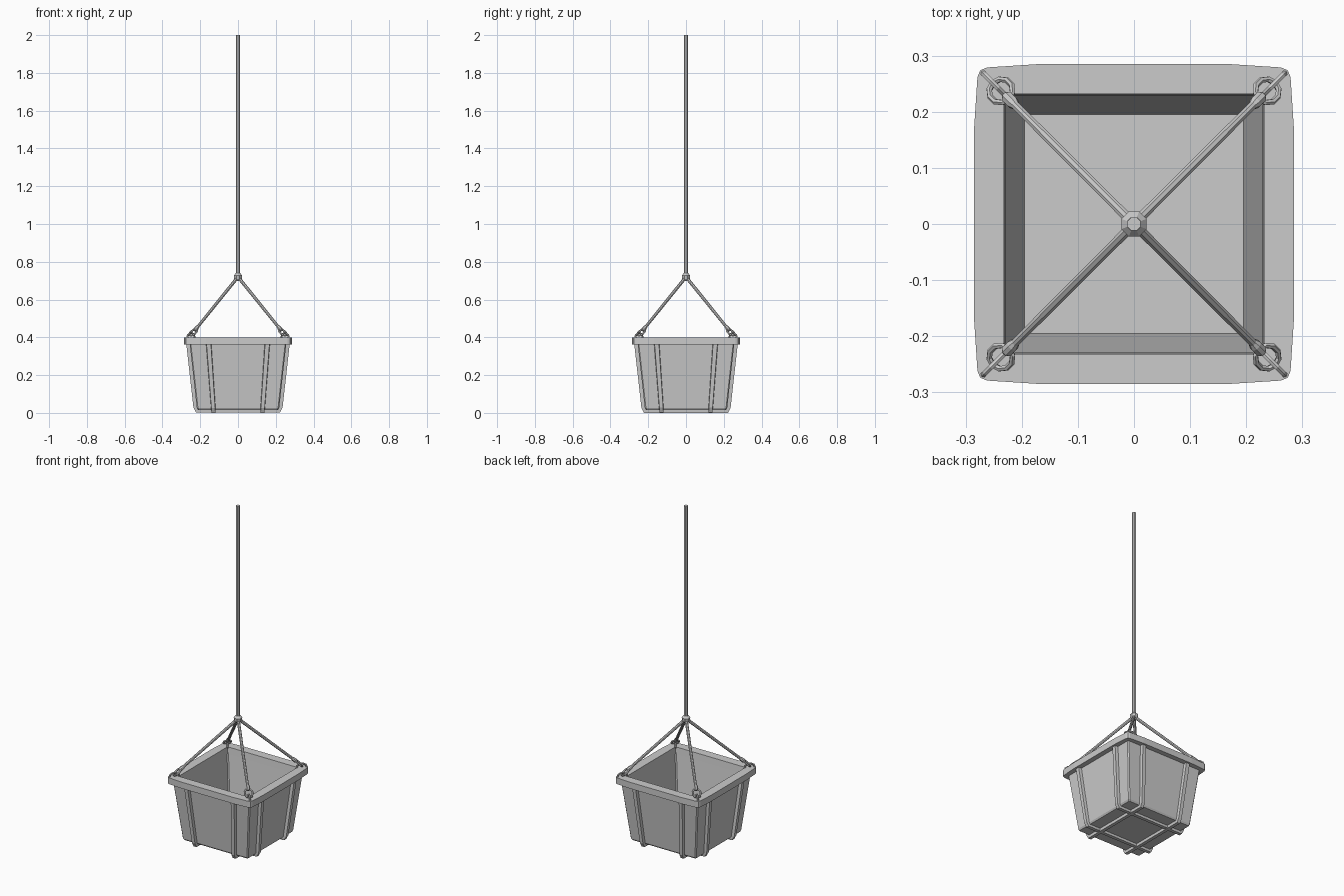
import bpy, bmesh, math
from mathutils import Vector, Matrix

if "Cube" in bpy.data.objects:
    bpy.data.objects.remove(bpy.data.objects["Cube"])


def make_object(name, bm):
    bmesh.ops.recalc_face_normals(bm, faces=bm.faces)
    mesh = bpy.data.meshes.new(name)
    bm.to_mesh(mesh)
    bm.free()
    obj = bpy.data.objects.new(name, mesh)
    bpy.context.collection.objects.link(obj)
    return obj


def loft(name, loops, cyclic=False, caps=True):
    bm = bmesh.new()
    rings = [[bm.verts.new(p) for p in loop] for loop in loops]
    pairs = list(zip(rings, rings[1:]))
    if cyclic:
        pairs.append((rings[-1], rings[0]))
    for a, b in pairs:
        n = len(a)
        for i in range(n):
            j = (i + 1) % n
            bm.faces.new((a[i], a[j], b[j], b[i]))
    if caps and not cyclic:
        bm.faces.new(rings[0])
        bm.faces.new(rings[-1])
    return make_object(name, bm)


def frame(direction, side=None):
    z = Vector(direction).normalized()
    x = Vector(side or (1, 0, 0))
    x = (x - z * x.dot(z)).normalized()
    return z, x, z.cross(x)


def turned(name, start, direction, profile, sides=8):
    """Solid of revolution along a direction; profile is (distance, radius)."""
    z, x, y = frame(direction, (-direction[1], direction[0], 0) if direction[0] else None)
    angles = [2 * math.pi * (i + 0.5) / sides for i in range(sides)]
    return loft(name, [[Vector(start) + z * d + (x * math.cos(a) + y * math.sin(a)) * r
                        for a in angles] for d, r in profile])


def link(name, center, long_axis, side_axis, length, width, r, n=10, sides=6):
    """Oval ring lying in the plane of the two axes."""
    u = Vector(long_axis).normalized()
    v = Vector(side_axis).normalized()
    w = u.cross(v)
    loops = []
    for i in range(n):
        t = 2 * math.pi * i / n
        c = Vector(center) + u * length * math.cos(t) + v * width * math.sin(t)
        out = u * math.cos(t) + v * math.sin(t)
        loops.append([c + (out * math.cos(s) + w * math.sin(s)) * r
                      for s in (2 * math.pi * k / sides for k in range(sides))])
    return loft(name, loops, cyclic=True)


def square(h, z):
    c = h - 0.006
    pts = [(c, h), (h, c)]
    return [Matrix.Rotation(-k * math.pi / 2, 3, 'Z') @ Vector((x, y, z))
            for k in range(4) for x, y in pts]


# Hollow tapered tub
loft("tub", [square(.212, .016), square(.218, .026), square(.256, .37),
             square(.231, .37), square(.195, .05)])

# Rim with softly bowed sides and clipped corners
quarter = [(-.17, .285), (.17, .285), (.262, .279), (.274, .274), (.279, .262)]


def rim_loop(z, inner=None):
    pts = []
    for k in range(4):
        rot = Matrix.Rotation(-k * math.pi / 2, 3, 'Z')
        for x, y in quarter:
            if inner:
                x = max(-inner, min(inner, x))
                if x > 0.2:
                    x = inner
                y = inner
            pts.append(rot @ Vector((x, y, z)))
    return pts


rim = loft("rim", [rim_loop(.362), rim_loop(.4), rim_loop(.4, .232),
                   rim_loop(.362, .228)], cyclic=True)
bm = bmesh.new()
bm.from_mesh(rim.data)
bmesh.ops.remove_doubles(bm, verts=bm.verts, dist=.0005)
bmesh.ops.recalc_face_normals(bm, faces=bm.faces)
bm.to_mesh(rim.data)
bm.free()

# Straps: outer (d, z), inner (d, z), sideways centre, half width
half = [(.274, .365, .250, .365, .155, .0145),
        (.236, .026, .212, .030, .131, .0125),
        (.222, .000, .200, .024, .130, .0125)]
stations = [(-a, b, -c, d, s, w) for a, b, c, d, s, w in half] + half[::-1]
for axis in range(2):
    rot = Matrix.Rotation(axis * math.pi / 2, 3, 'Z')
    lift = 0.002 * axis
    for sign in (-1, 1):
        loops = []
        for od, oz, idd, iz, s, w in stations:
            s *= sign
            oz += lift
            loops.append([rot @ Vector(p) for p in (
                (s - w * .8, od, oz), (s + w * .8, od, oz),
                (s + w, idd, iz), (s - w, idd, iz))])
        loft("strap", loops)

# Main hanging rope and its knot
turned("main_rope", (0, 0, .71), (0, 0, 1), [(0, .0125), (1.29, .0125)])
turned("knot", (0, 0, .698), (0, 0, 1),
       [(0, .012), (.012, .022), (.030, .024), (.042, .013)])

# Four sling ropes with rings and staples at the rim corners
for sx in (-1, 1):
    for sy in (-1, 1):
        top = Vector((0, 0, .72))
        end = Vector((sx * .226, sy * .226, .440))
        d = end - top
        n = d.length
        side = Vector((-sy, sx, 0))
        turned("sling_rope", top, d, [(0, .009), (n - .028, .008), (n - .018, .0115),
                                      (n, .0115), (n + .006, .007)])
        link("sling_ring", end + d.normalized() * .021, d, side, .027, .022, .0055)
        link("rim_staple", (sx * .249, sy * .249, .402), (sx, sy, 0), (0, 0, 1),
             .027, .021, .0055)
